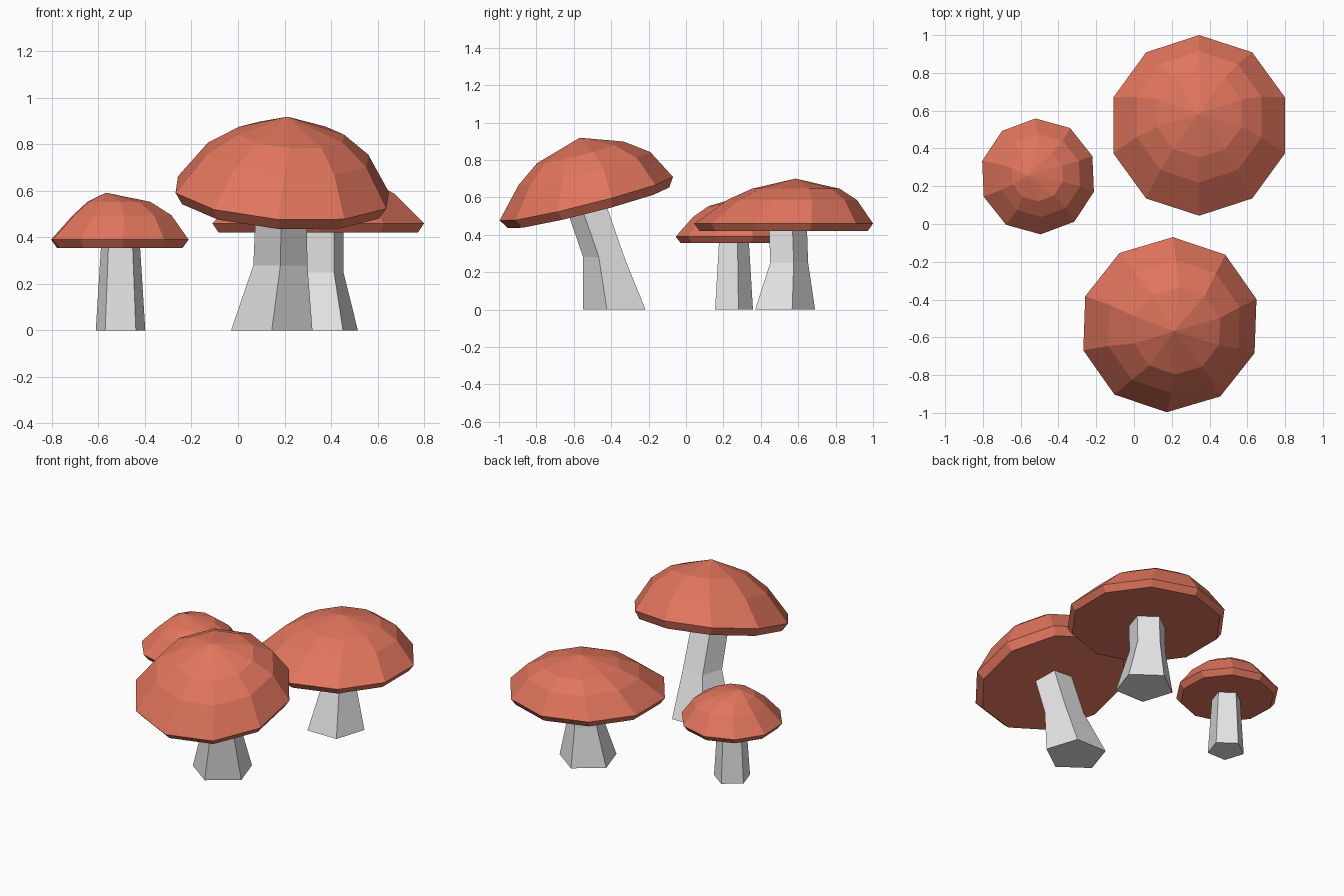
import bpy, bmesh, math
from mathutils import Euler, Matrix, Vector

if "Cube" in bpy.data.objects:
    bpy.data.objects.remove(bpy.data.objects["Cube"], do_unlink=True)


def make_material(name, rgb):
    mat = bpy.data.materials.new(name)
    mat.use_nodes = True
    mat.diffuse_color = (*rgb, 1)
    mat.node_tree.nodes["Principled BSDF"].inputs["Base Color"].default_value = (*rgb, 1)
    return mat


cap_red = make_material("cap_red", (0.76, 0.18, 0.11))
stem_grey = make_material("stem_grey", (0.78, 0.78, 0.78))


def loft(name, mat, sides, phase, rings, apex=None):
    """Skin rings of (x, y, z, radius, tilt), closing the top with a point or a flat face."""
    bm = bmesh.new()
    loops = []
    for x, y, z, radius, tilt in rings:
        place = Matrix.Translation((x, y, z)) @ Matrix.Rotation(math.radians(tilt), 4, 'X')
        angles = [math.radians(phase) + math.tau * i / sides for i in range(sides)]
        loops.append([bm.verts.new(place @ Vector((radius * math.cos(a), radius * math.sin(a), 0)))
                      for a in angles])
    bm.faces.new(loops[0][::-1])
    for low, high in zip(loops, loops[1:]):
        for i in range(sides):
            j = (i + 1) % sides
            bm.faces.new((low[i], low[j], high[j], high[i]))
    if apex:
        tip = bm.verts.new(apex)
        for i in range(sides):
            bm.faces.new((loops[-1][i], loops[-1][(i + 1) % sides], tip))
    else:
        bm.faces.new(loops[-1])
    bmesh.ops.recalc_face_normals(bm, faces=bm.faces)
    mesh = bpy.data.meshes.new(name)
    bm.to_mesh(mesh)
    bm.free()
    mesh.materials.append(mat)
    obj = bpy.data.objects.new(name, mesh)
    bpy.context.scene.collection.objects.link(obj)
    return obj


def make_cap(name, centre, phase, rings, apex, tilt=(0, 0)):
    cap = loft(name, cap_red, 10, phase, rings, apex)
    cap.location = centre
    cap.rotation_euler = Euler((math.radians(tilt[0]), math.radians(tilt[1]), 0))


# Leaning front mushroom
make_cap("front_cap", (0.19, -0.533, 0.593), 89,
         [(0, 0, -0.05, 0.445, 0), (0, 0, 0, 0.478, 0),
          (0.01, 0.03, 0.16, 0.363, 0), (0.02, 0.03, 0.25, 0.238, 0)],
         (0, 0.046, 0.325), tilt=(14.2, 4))
loft("front_stem", stem_grey, 5, -90,
     [(0.145, -0.366, 0, 0.184, 0), (0.182, -0.428, 0.28, 0.122, 0),
      (0.187, -0.525, 0.56, 0.115, 14)])

# Upright back mushroom
make_cap("back_cap", (0.345, 0.522, 0.46), 90,
         [(0, 0, -0.04, 0.45, 0), (0, 0, 0, 0.478, 0),
          (0, 0.045, 0.126, 0.347, 0), (0, 0.065, 0.186, 0.235, 0)],
         (0, 0.063, 0.24))
loft("back_stem", stem_grey, 5, 90,
     [(0.347, 0.513, 0, 0.177, 0), (0.347, 0.541, 0.25, 0.112, 0),
      (0.347, 0.535, 0.43, 0.112, 0)])

# Small side mushroom
make_cap("small_cap", (-0.508, 0.252, 0.39), 92.5,
         [(0, 0, -0.035, 0.28, 0), (0, 0, 0, 0.307, 0),
          (0.01, 0.005, 0.105, 0.22, 0), (-0.004, 0.008, 0.163, 0.14, 0)],
         (-0.06, 0.002, 0.202))
loft("small_stem", stem_grey, 5, 90,
     [(-0.505, 0.246, 0, 0.112, 0), (-0.505, 0.248, 0.365, 0.088, 0)])
